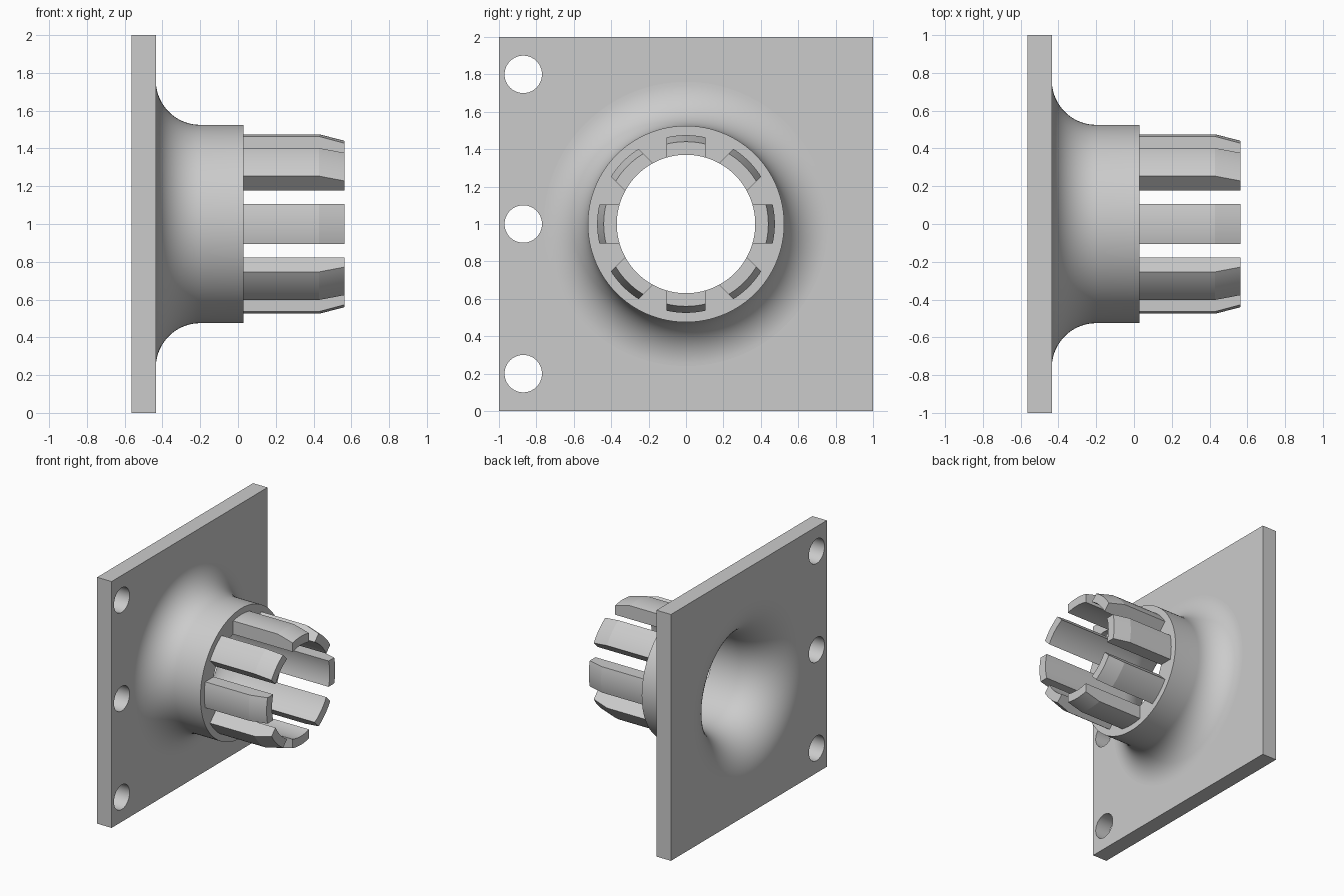
import bpy, bmesh
from math import sin, cos, pi, sqrt, radians
from mathutils import Matrix, Vector

cube = bpy.data.objects.get("Cube")
if cube:
    bpy.data.objects.remove(cube)

GREY = (0.6, 0.6, 0.6, 1)
grey = bpy.data.materials.new("light grey")
grey.use_nodes = True
grey.diffuse_color = GREY
grey.node_tree.nodes["Principled BSDF"].inputs["Base Color"].default_value = GREY

BACK, FRONT, RIM, TIP = -0.565, -0.435, 0.03, 0.565   # stations along x
BORE, OUTER = 0.37, 0.525                             # collar radii
FLARE, FILLET = 0.35, 0.235                           # inner and outer curves
CENTRE = Vector((0, 0, 1))


def activate(obj):
    bpy.ops.object.select_all(action="DESELECT")
    obj.select_set(True)
    bpy.context.view_layer.objects.active = obj


def finish(name, bm):
    bmesh.ops.remove_doubles(bm, verts=bm.verts, dist=1e-5)
    bmesh.ops.recalc_face_normals(bm, faces=bm.faces)
    mesh = bpy.data.meshes.new(name)
    bm.to_mesh(mesh)
    bm.free()
    mesh.materials.append(grey)
    obj = bpy.data.objects.new(name, mesh)
    bpy.context.collection.objects.link(obj)
    activate(obj)
    bpy.ops.object.shade_smooth_by_angle(angle=radians(25))
    return obj


def circle(cx, cy, r, n=64):
    return [(cx + r * cos(2 * pi * i / n), cy + r * sin(2 * pi * i / n)) for i in range(n)]


def loft(bm, rings, closed=False):
    rows = [[bm.verts.new(p) for p in ring] for ring in rings]
    pairs = list(zip(rows, rows[1:])) + ([(rows[-1], rows[0])] if closed else [])
    for a, b in pairs:
        for i in range(len(a)):
            j = (i + 1) % len(a)
            bm.faces.new((a[i], a[j], b[j], b[i]))
    return rows


# Square mounting plate: outline with bolt holes and the collar opening
outline = [(-1, 0), (1, 0), (1, 2), (-1, 2)]
holes = [circle(-0.87, z, 0.1) for z in (0.2, 1, 1.8)]
holes.append(circle(0, 1, BORE + FLARE, 128))
curve = bpy.data.curves.new("plate_outline", "CURVE")
curve.dimensions = "2D"
curve.fill_mode = "BOTH"
curve.extrude = (FRONT - BACK) / 2
for pts in [outline] + holes:
    spline = curve.splines.new("POLY")
    spline.points.add(len(pts) - 1)
    for point, (u, v) in zip(spline.points, pts):
        point.co = (u, v, 0, 1)
    spline.use_cyclic_u = True
temp = bpy.data.objects.new("plate_outline", curve)
bpy.context.collection.objects.link(temp)
bpy.context.view_layer.update()
bm = bmesh.new()
bm.from_mesh(temp.to_mesh())
temp.to_mesh_clear()
bpy.data.objects.remove(temp)
turn = Matrix.Rotation(pi / 2, 4, "Z") @ Matrix.Rotation(pi / 2, 4, "X")
bm.transform(Matrix.Translation(((BACK + FRONT) / 2, 0, 0)) @ turn)
finish("mounting_plate", bm)

# Flared collar: a closed profile turned around the x axis
STEPS = 20
arc = [pi / 2 * i / STEPS for i in range(STEPS + 1)]
profile = [(BACK + FLARE * (1 - cos(a)), BORE + FLARE * (1 - sin(a))) for a in arc]
profile += [(RIM, BORE), (RIM, OUTER)]
profile += [(FRONT + FILLET * (1 - sin(a)), OUTER + FILLET * (1 - cos(a))) for a in arc]
bm = bmesh.new()
loft(bm, [[CENTRE + Vector((x, u, v)) for u, v in circle(0, 0, r, 128)] for x, r in profile], True)
finish("flared_collar", bm)


# Eight parallel-sided fingers with a tapered tip
def finger_section(x, outer, half_width=0.105, n=10):
    ys = [half_width * (2 * i / n - 1) for i in range(n + 1)]
    top = [Vector((x, y, sqrt(outer ** 2 - y * y))) for y in ys]
    bottom = [Vector((x, y, sqrt(BORE ** 2 - y * y))) for y in reversed(ys)]
    return top + bottom


for k in range(8):
    bm = bmesh.new()
    rows = loft(bm, [finger_section(x, r) for x, r in ((RIM, 0.475), (0.43, 0.475), (TIP, 0.44))])
    bm.faces.new(rows[0])
    bm.faces.new(rows[-1])
    bm.transform(Matrix.Translation(CENTRE) @ Matrix.Rotation(k * pi / 4, 4, "X"))
    obj = finish(f"finger_{k + 1}", bm)
    activate(obj)
    bpy.ops.object.shade_smooth_by_angle(angle=radians(10))
